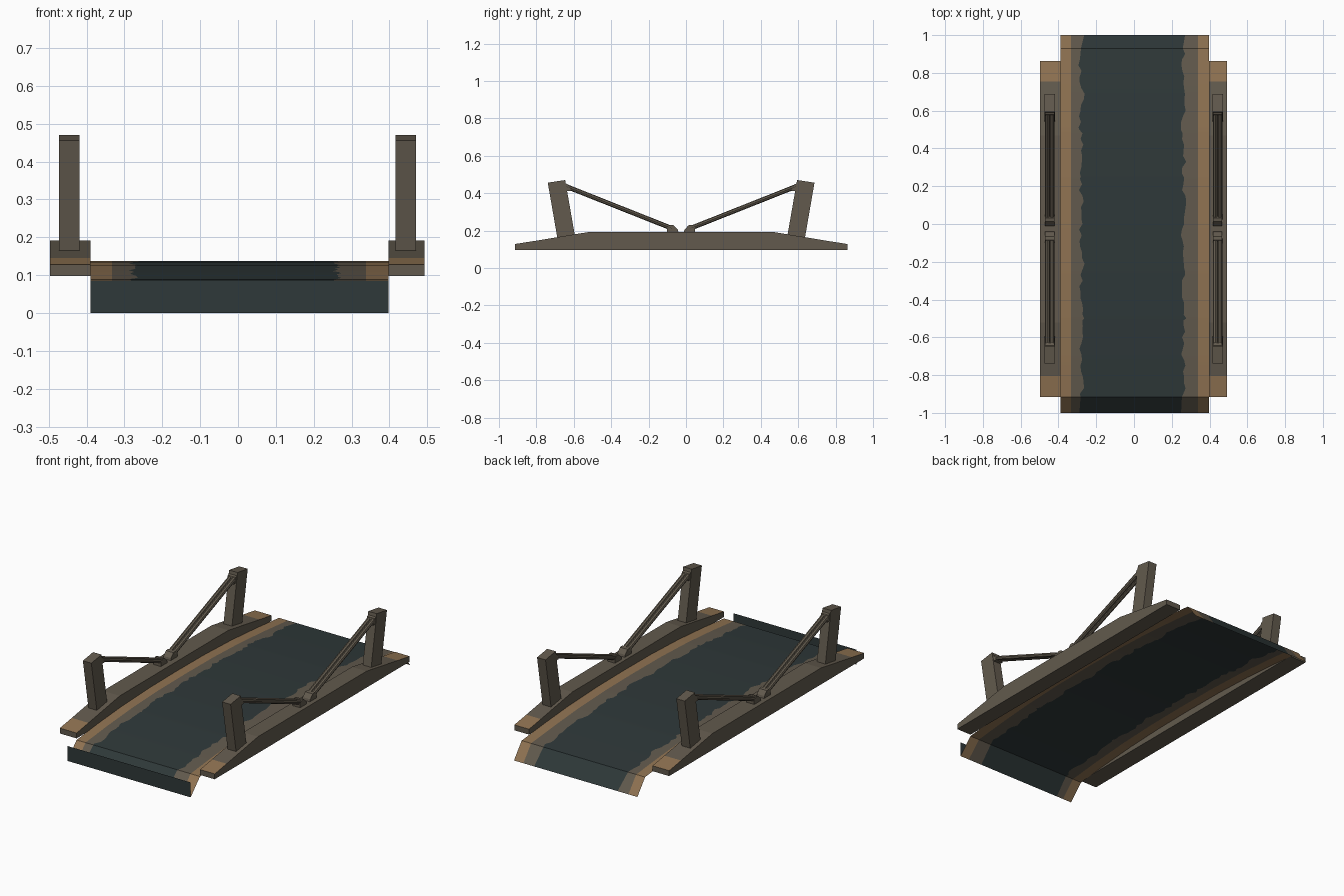
import bpy, bmesh, math, random
from mathutils import Vector

if "Cube" in bpy.data.objects:
    bpy.data.objects.remove(bpy.data.objects["Cube"])

random.seed(4)
YC = -0.026  # mirror plane of the side parts along y


def material(name, col):
    m = bpy.data.materials.new(name)
    m.diffuse_color = (*col, 1)
    m.use_nodes = True
    m.node_tree.nodes["Principled BSDF"].inputs["Base Color"].default_value = m.diffuse_color
    return m


TEAL = material("dark teal surface", (0.028, 0.040, 0.041))
GREY = material("grey brown metal", (0.122, 0.102, 0.075))
BROWN = material("worn tan edge", (0.28, 0.172, 0.085))


def finish(name, bm, mats, rule=None, recalc=True):
    if recalc:
        bmesh.ops.recalc_face_normals(bm, faces=bm.faces)
    bm.normal_update()
    if rule:
        for f in bm.faces:
            f.material_index = rule(f)
    me = bpy.data.meshes.new(name)
    bm.to_mesh(me)
    bm.free()
    for m in mats:
        me.materials.append(m)
    ob = bpy.data.objects.new(name, me)
    bpy.context.collection.objects.link(ob)
    return ob


def extrude_profile(bm, pts, x0, x1):
    """Solid from a (y, z) outline between two x positions."""
    a = [bm.verts.new((x0, y, z)) for y, z in pts]
    b = [bm.verts.new((x1, y, z)) for y, z in pts]
    n = len(pts)
    bm.faces.new(a)
    bm.faces.new(b[::-1])
    for i in range(n):
        j = (i + 1) % n
        bm.faces.new((a[i], b[i], b[j], a[j]))


def rod(bm, p, q, r, sides=8):
    """Straight round bar between two points."""
    p, q = Vector(p), Vector(q)
    d = (q - p).normalized()
    u = Vector((1, 0, 0))
    v = d.cross(u)
    rings = []
    for c in (p, q):
        rings.append([bm.verts.new(c + r * (math.cos(t) * u + math.sin(t) * v))
                      for t in (2 * math.pi * k / sides for k in range(sides))])
    bm.faces.new(rings[0])
    bm.faces.new(rings[1][::-1])
    for k in range(sides):
        j = (k + 1) % sides
        bm.faces.new((rings[0][k], rings[0][j], rings[1][j], rings[1][k]))


# Deck sheet: arched walkway with down-turned lips and ragged worn borders
prof = [(-1, 0), (-0.915, 0.088), (-0.72, 0.108), (-0.5, 0.125), (-0.25, 0.135),
        (0, 0.137), (0.25, 0.135), (0.5, 0.125), (0.72, 0.108), (0.93, 0.088), (1, 0)]


def deck_z(y):
    for (ya, za), (yb, zb) in zip(prof, prof[1:]):
        if y <= yb:
            return za + (zb - za) * (y - ya) / (yb - ya)
    return prof[-1][1]


ys = sorted({round(-0.9 + i * 0.03, 3) for i in range(61)} | {p[0] for p in prof})
bm = bmesh.new()
rows = []
for y in ys:
    def w():
        return random.uniform(-0.01, 0.01) + 0.007 * math.sin(y * 21)
    xs = (-0.39, -0.333, -0.278 + w(), 0.263 + w(), 0.338, 0.398)
    rows.append([bm.verts.new((x, y, deck_z(y))) for x in xs])
for r0, r1 in zip(rows, rows[1:]):
    for i in range(5):
        f = bm.faces.new((r0[i], r0[i + 1], r1[i + 1], r1[i]))
        f.material_index = (2, 1, 0, 1, 2)[i]
deck = finish("deck", bm, [TEAL, GREY, BROWN], recalc=False)
for poly in deck.data.polygons:
    poly.use_smooth = abs(poly.center.y) < 0.915

# Front plate closing the lip
bm = bmesh.new()
bm.faces.new([bm.verts.new(c) for c in ((-0.39, -1, 0), (0.398, -1, 0),
                                       (0.398, -1, 0.086), (-0.39, -1, 0.086))])
finish("front_plate", bm, [TEAL], recalc=False)


def mirror_pts(pts, s):
    """Outline measured from the side-part centre, flipped for the back end."""
    return [(YC + s * y, z) for y, z in pts]


beam = [(-0.889, 0.097), (0.889, 0.097), (0.889, 0.128), (0.78, 0.145),
        (0.495, 0.192), (-0.495, 0.192), (-0.78, 0.145), (-0.889, 0.128)]
post = [(-0.713, 0.456), (-0.62, 0.47), (-0.569, 0.178), (-0.578, 0.16),
        (-0.66, 0.15)]
top_joint = [(-0.632, 0.458), (-0.605, 0.447), (-0.588, 0.412), (-0.622, 0.412)]
low_joint = [(-0.075, 0.19), (-0.075, 0.215), (-0.058, 0.231), (-0.04, 0.228),
             (-0.018, 0.205), (-0.014, 0.19)]

for side, x0, x1, xc in (("left", -0.497, -0.39, -0.446), ("right", 0.398, 0.492, 0.443)):
    # Side beam with worn tips on the sloping top
    bm = bmesh.new()
    extrude_profile(bm, mirror_pts(beam, 1), x0, x1)
    finish(side + "_beam", bm, [GREY, BROWN],
           lambda f: int(f.normal.z > 0.5 and abs(f.calc_center_median().y - YC) > 0.8))
    for end, s in (("front", 1), ("back", -1)):
        # Leaning post
        bm = bmesh.new()
        extrude_profile(bm, mirror_pts(post, s), xc - 0.027, xc + 0.027)
        finish(f"{side}_{end}_post", bm, [GREY])
        # Joints at both ends of the strut
        bm = bmesh.new()
        extrude_profile(bm, mirror_pts(top_joint, s), xc - 0.024, xc + 0.024)
        extrude_profile(bm, mirror_pts(low_joint, s), xc - 0.024, xc + 0.024)
        finish(f"{side}_{end}_joints", bm, [GREY])
        # Twin strut bars
        bm = bmesh.new()
        for dx in (-0.012, 0.012):
            rod(bm, (xc + dx, YC + s * -0.615, 0.436), (xc + dx, YC + s * -0.05, 0.212), 0.0125)
        finish(f"{side}_{end}_strut", bm, [GREY])
